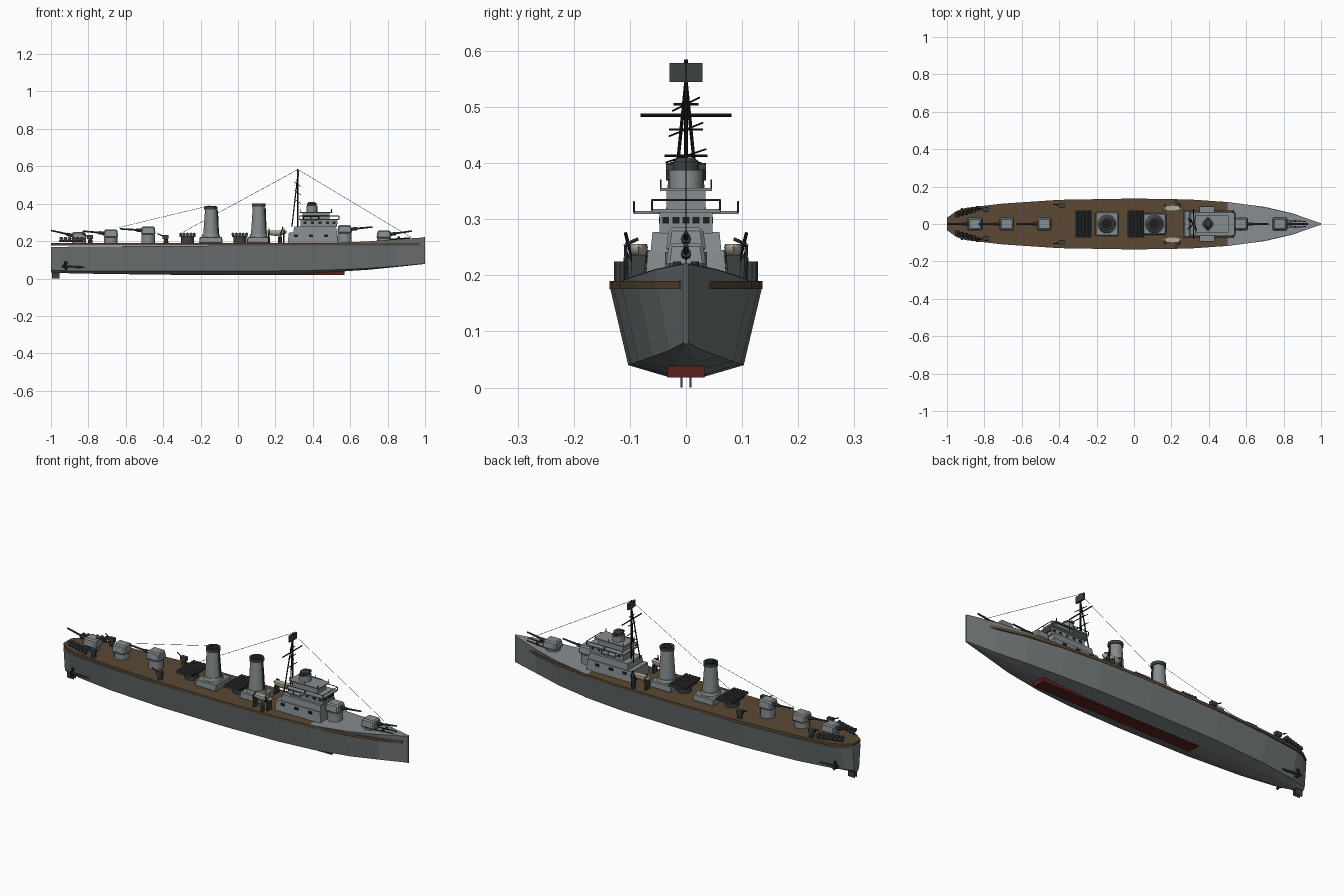
import bpy, bmesh, math
from mathutils import Vector, Matrix

if "Cube" in bpy.data.objects:
    bpy.data.objects.remove(bpy.data.objects["Cube"])


def material(name, r, g, b):
    m = bpy.data.materials.new(name)
    m.diffuse_color = (r, g, b, 1)
    m.use_nodes = True
    m.node_tree.nodes["Principled BSDF"].inputs["Base Color"].default_value = m.diffuse_color
    return m


HULL = material("hull_grey", 0.17, 0.19, 0.195)
GREY = material("superstructure_grey", 0.24, 0.265, 0.275)
WOOD = material("wood_deck", 0.105, 0.066, 0.036)
DARK = material("dark_metal", 0.045, 0.052, 0.054)
BLACK = material("black", 0.012, 0.013, 0.014)
RED = material("keel_red", 0.11, 0.016, 0.013)
CREAM = material("boat_cream", 0.45, 0.40, 0.32)


def finish(name, bm, mat, smooth=False):
    bmesh.ops.recalc_face_normals(bm, faces=bm.faces)
    me = bpy.data.meshes.new(name)
    bm.to_mesh(me)
    bm.free()
    me.materials.append(mat)
    if smooth:
        me.shade_smooth()
        me.set_sharp_from_angle(angle=math.radians(35))
    ob = bpy.data.objects.new(name, me)
    bpy.context.collection.objects.link(ob)
    return ob


def box(name, x, y, z, mat, tx=1, ty=1, bevel=0):
    """Box from (min, max) ranges; tx, ty shrink the top."""
    bm = bmesh.new()
    bmesh.ops.create_cube(bm, size=1)
    for v in bm.verts:
        kx, ky = (tx, ty) if v.co.z > 0 else (1, 1)
        v.co = Vector(((x[0] + x[1]) / 2 + v.co.x * (x[1] - x[0]) * kx,
                       (y[0] + y[1]) / 2 + v.co.y * (y[1] - y[0]) * ky,
                       (z[0] + z[1]) / 2 + v.co.z * (z[1] - z[0])))
    if bevel:
        bmesh.ops.bevel(bm, geom=bm.edges[:], offset=bevel, segments=1, affect='EDGES')
    return finish(name, bm, mat)


def rod(name, a, b, r, mat, r2=None, sides=8):
    """Cylinder or cone from point a to point b."""
    a, b = Vector(a), Vector(b)
    d = b - a
    bm = bmesh.new()
    bmesh.ops.create_cone(bm, cap_ends=True, segments=sides, radius1=r,
                          radius2=r if r2 is None else r2, depth=d.length)
    rot = d.to_track_quat('Z', 'Y').to_matrix().to_4x4()
    bmesh.ops.transform(bm, matrix=Matrix.Translation((a + b) / 2) @ rot, verts=bm.verts)
    return finish(name, bm, mat, sides > 8)


# Hull stations: x, deck half width, deck z, chine half width, chine z, keel half width, keel z
ST = [(-1, .032, .168, .02, .045, .01, .031), (-.95, .068, .169, .035, .043, .014, .03),
      (-.9, .085, .17, .05, .041, .02, .028), (-.7, .108, .172, .078, .04, .03, .024),
      (-.4, .128, .174, .098, .04, .035, .021), (0, .135, .176, .103, .04, .035, .02),
      (.3, .13, .18, .098, .042, .034, .024), (.5, .116, .189, .085, .046, .028, .034),
      (.7, .09, .199, .06, .055, .018, .047), (.85, .055, .21, .03, .066, .01, .062),
      (1, .004, .22, .004, .08, .002, .078)]
bm = bmesh.new()
rings = []
for x, dw, dz, cw, cz, kw, kz in ST:
    pts = [(dw, dz), (cw, cz), (kw, kz), (-kw, kz), (-cw, cz), (-dw, dz)]
    rings.append([bm.verts.new((x, y, z)) for y, z in pts])
for a, b in zip(rings, rings[1:]):
    for i in range(6):
        j = (i + 1) % 6
        bm.faces.new((a[i], a[j], b[j], b[i]))
bm.faces.new(rings[0])
bm.faces.new(rings[-1])
finish("hull", bm, HULL)

# Forecastle deck skin
bm = bmesh.new()
rows = [[bm.verts.new((x, s * w * .985, z + .0015)) for s in (-1, 1)]
        for x, w, z, *_ in ST[7:]]
for a, b in zip(rows, rows[1:]):
    bm.faces.new((a[0], b[0], b[1], a[1]))
finish("forecastle_deck", bm, GREY)

# Wooden main deck, just proud of the hull along the bow
half = [(s[0], s[1] + .0012) for s in ST[:-1]] + [(.97, .012)]
bm = bmesh.new()
f = bm.faces.new([bm.verts.new((x, y, .176)) for x, y in half] +
                 [bm.verts.new((x, -y, .176)) for x, y in reversed(half)])
ext = bmesh.ops.extrude_face_region(bm, geom=[f])
bmesh.ops.translate(bm, vec=(0, 0, .014),
                    verts=[e for e in ext['geom'] if isinstance(e, bmesh.types.BMVert)])
finish("main_deck", bm, WOOD)

box("keel_plate", (-.36, .57), (-.033, .033), (.018, .038), RED)
rod("bow_stem", (.997, 0, .079), (.997, 0, .221), .004, HULL)

# Propellers, shafts and rudder posts
for s in (-1, 1):
    y = s * .068
    rod("propeller_shaft", (-.94, y, .065), (-.8, s * .06, .06), .005, DARK)
    for k in range(3):
        t = math.radians(90 + 120 * k)
        rod("propeller_blade", (-.93, y, .065),
            (-.918, y + .014 * math.cos(t), .065 + .025 * math.sin(t)), .005, BLACK, .008, 6)
    box("rudder", (-.995, -.955), (s * .008 - .0015, s * .008 + .0015), (0, .05), DARK)


# Gun turrets: x, deck z, mount height, shield height, direction, barrel rise
def turret(x, z, mount, shield, d, rise):
    rod("turret_mount", (x, 0, z), (x, 0, z + mount), .037, GREY, sides=20)
    t = z + mount
    box("turret_shield", (x - .04, x + .04), (-.036, .036), (t, t + shield), GREY, .84, .84, .006)
    g = t + shield * .5
    rod("gun_sleeve", (x + d * .03, 0, g), (x + d * .065, 0, g + rise * .25), .009, DARK)
    rod("gun_barrel", (x + d * .05, 0, g + rise * .2), (x + d * .15, 0, g + rise), .0055, DARK, .004)


turret(.78, .203, .012, .042, 1, .018)
turret(.57, .190, .052, .043, 1, .012)
turret(-.48, .188, .048, .043, -1, .008)
turret(-.68, .188, .032, .043, -1, .012)
turret(-.85, .188, .020, .042, -1, .028)

# Funnels with bases and dark caps
for x, top, hw in ((.11, .40, .058), (-.145, .385, .065)):
    box("funnel_base", (x - .063, x + .063), (-hw, hw), (.188, .223), GREY, .95, .95, .004)
    rod("funnel_collar", (x, 0, .22), (x, 0, .238), .05, GREY, .045, 24)
    rod("funnel", (x, 0, .23), (x, 0, top - .014), .041, GREY, .031, 24)
    rod("funnel_cap", (x, 0, top - .016), (x, 0, top), .036, DARK, .036, 24)
    rod("funnel_mouth", (x, 0, top), (x, 0, top + .002), .028, BLACK, sides=24)
    rod("steam_pipe", (x + .04, 0, .23), (x + .034, 0, top - .02), .004, DARK)

# Torpedo tube banks, trained across the ship
for x in (-.27, .01):
    rod("torpedo_turntable", (x, 0, .188), (x, 0, .226), .035, DARK, sides=16)
    box("torpedo_cradle", (x - .042, x + .042), (-.045, .045), (.222, .23), DARK)
    for k in range(5):
        tx = x + (k - 2) * .018
        rod("torpedo_tube", (tx, -.073, .237), (tx, .073, .237), .0085, DARK, sides=10)

# Bridge
box("bridge_base", (.265, .535), (-.073, .073), (.185, .245), GREY, .95, .93)
box("bridge_lower", (.295, .53), (-.063, .063), (.243, .277), GREY, .95, .95)
box("bridge_upper", (.335, .53), (-.047, .047), (.275, .316), GREY)
box("bridge_platform", (.325, .54), (-.062, .062), (.312, .318), GREY)
box("bridge_wings", (.35, .43), (-.094, .094), (.309, .315), GREY)
box("wheelhouse", (.345, .49), (-.035, .035), (.318, .352), GREY)
box("upper_platform", (.33, .505), (-.046, .046), (.350, .356), GREY)
rod("director_tower", (.395, 0, .355), (.395, 0, .388), .03, GREY, sides=20)
rod("director_top", (.395, 0, .386), (.395, 0, .402), .025, DARK, sides=20)
rod("director_dome", (.395, 0, .402), (.395, 0, .41), .024, DARK, .014, 20)
box("rangefinder", (.385, .405), (-.036, .036), (.388, .398), DARK)
for s in (-1, 1):
    for x in (.30, .38, .46):
        box("house_window", (x, x + .022), (s * .070 - .003, s * .070 + .003), (.222, .235), BLACK)
    for x in (.35, .39, .43, .47, .505):
        box("bridge_window", (x, x + .016), (s * .047 - .001, s * .047 + .001), (.292, .304), BLACK)
    rod("wing_rail", (.35, s * .093, .331), (.43, s * .093, .331), .0018, DARK)
    rod("platform_rail", (.33, s * .061, .334), (.54, s * .061, .334), .0018, DARK)
    for x in (.35, .39, .43):
        rod("wing_post", (x, s * .093, .312), (x, s * .093, .331), .0018, DARK)
    for x in (.33, .435, .54):
        rod("rail_post", (x, s * .061, .316), (x, s * .061, .334), .0018, DARK)
    for x in (.335, .42, .50):
        rod("upper_post", (x, s * .045, .354), (x, s * .045, .371), .0015, DARK)
for k in range(-2, 3):
    box("front_window", (.529, .532), (k * .018 - .006, k * .018 + .006), (.292, .304), BLACK)
rod("front_rail", (.54, -.061, .334), (.54, .061, .334), .0018, DARK)

# Tripod mast, yards, aerials and radar panel
rod("mast", (.32, 0, .275), (.32, 0, .585), .0035, BLACK)
for s in (-1, 1):
    rod("mast_leg", (.288, s * .027, .275), (.319, 0, .548), .003, BLACK)
for z, w, r in ((.505, .022, .002), (.485, .081, .003), (.46, .03, .002), (.413, .038, .002)):
    rod("yard", (.318, -w, z), (.318, w, z), r, BLACK)
for z, w in ((.505, .024), (.46, .03), (.413, .036)):
    rod("aerial", (.335, -w, z - .012), (.300, w, z + .012), .0016, BLACK)
box("radar_panel", (.315, .325), (-.029, .029), (.545, .578), DARK)

# Rigging wires
for a, b in (((.32, 0, .583), (.93, 0, .217)), ((.32, 0, .583), (-.30, 0, .245)),
             ((-.15, 0, .39), (-.64, 0, .272))):
    rod("rigging_wire", a, b, .0009, BLACK, sides=4)

# Parts on both sides: boats, light guns, depth charges, anchor chains
for s in (-1, 1):
    bm = bmesh.new()
    bmesh.ops.create_uvsphere(bm, u_segments=16, v_segments=8, radius=1)
    for v in bm.verts:
        v.co = Vector((.205 + v.co.x * .056, s * .085 + v.co.y * .017,
                       .25 + min(v.co.z, .25) * .022))
    finish("ship_boat", bm, CREAM, True)
    for x in (.165, .245):
        rod("davit", (x, s * .105, .188), (x, s * .108, .255), .003, DARK)
        rod("davit_arm", (x, s * .108, .255), (x, s * .085, .265), .003, DARK)
        box("boat_chock", (x - .004, x + .004), (s * .085 - .012, s * .085 + .012), (.188, .236), DARK)
    for x, y in ((-.385, .10), (-.79, .078)):
        rod("light_gun_mount", (x, s * y, .188), (x, s * y, .215), .014, DARK, .01, 10)
        box("light_gun_body", (x - .018, x + .014), (s * y - .011, s * y + .011), (.212, .232), DARK)
        rod("light_gun_barrel", (x - .01, s * y, .224), (x - .045, s * (y + .006), .24), .003, BLACK)
    rod("bridge_gun_mount", (.225, s * .118, .188), (.225, s * .118, .225), .01, DARK)
    rod("bridge_gun_barrel", (.225, s * .095, .225), (.24, s * .108, .276), .003, BLACK)
    rod("depth_charge_rail", (-.955, s * .048, .200), (-.83, s * .085, .200), .006, DARK, sides=6)
    for k in range(6):
        x, y = -.945 + k * .022, s * (.05 + k * .0065)
        rod("depth_charge", (x, y - .014, .213), (x, y + .014, .213), .01, DARK, sides=10)
    rod("anchor_chain", (.81, s * .018, .210), (.92, s * .014, .217), .003, BLACK, sides=6)
    rod("capstan", (.86, s * .016, .21), (.86, s * .016, .225), .007, DARK, sides=10)
